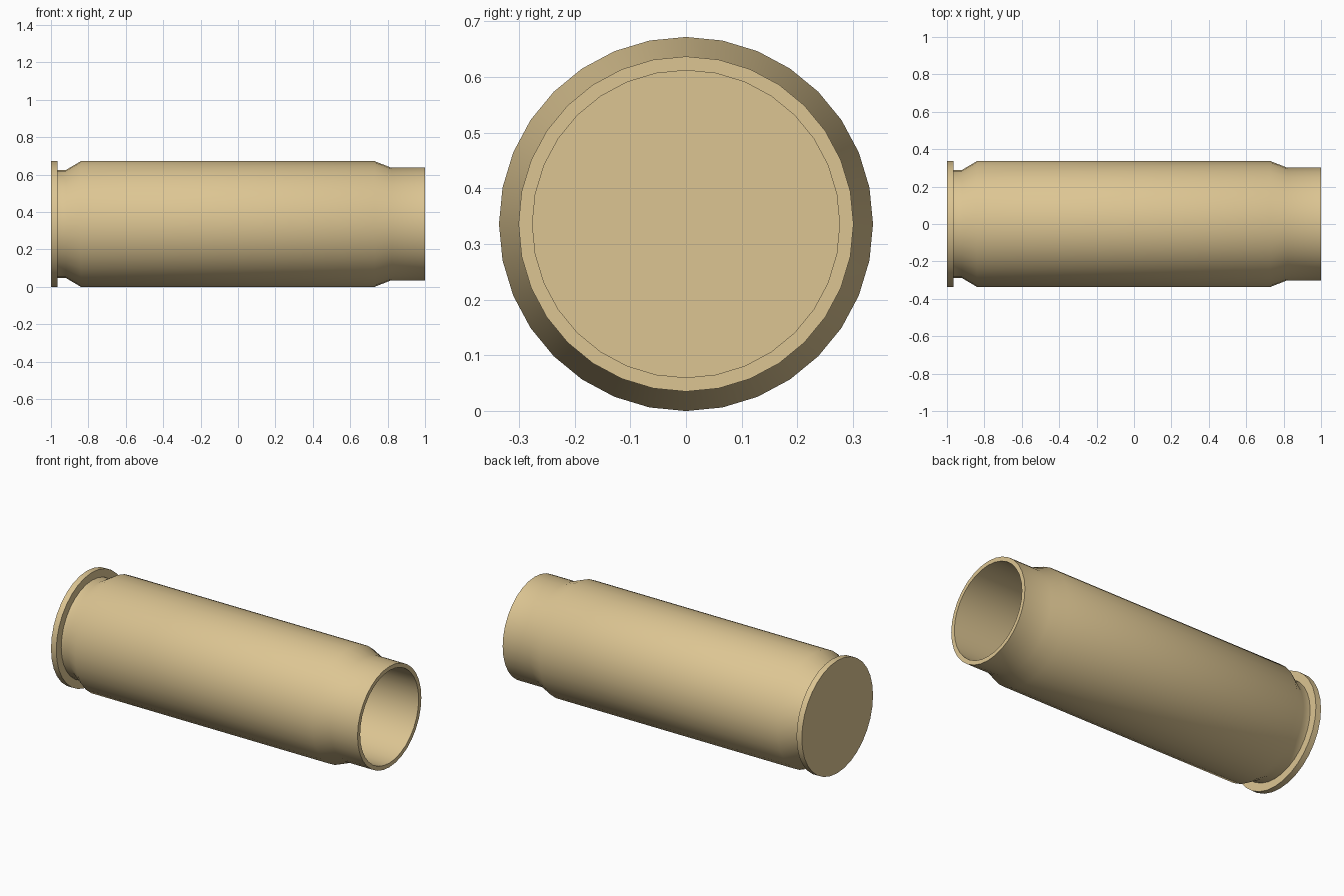
import bpy, bmesh, math

if "Cube" in bpy.data.objects:
    bpy.data.objects.remove(bpy.data.objects["Cube"])

SIDES = 32
R = 0.336

# Half-section (x, radius): rim, extraction groove, body, shoulder, neck, hollow bore
profile = [
    (-1.0, R), (-0.965, R), (-0.965, 0.289), (-0.92, 0.289),
    (-0.84, R), (0.73, R), (0.82, 0.301), (1.0, 0.301),
    (1.0, 0.276), (-0.9, 0.276),
]

bm = bmesh.new()
rings = []
for x, r in profile:
    rings.append([
        bm.verts.new((x, r * math.sin(2 * math.pi * i / SIDES),
                      R + r * math.cos(2 * math.pi * i / SIDES)))
        for i in range(SIDES)])

# Walls between successive rings
for a, b in zip(rings, rings[1:]):
    for i in range(SIDES):
        j = (i + 1) % SIDES
        bm.faces.new((a[i], a[j], b[j], b[i]))

# Head face and floor of the bore
bm.faces.new(rings[0])
bm.faces.new(rings[-1])
bmesh.ops.recalc_face_normals(bm, faces=bm.faces)

mesh = bpy.data.meshes.new("cartridge_case")
bm.to_mesh(mesh)
bm.free()
case = bpy.data.objects.new("cartridge_case", mesh)
bpy.context.collection.objects.link(case)

# Brass colour
brass = bpy.data.materials.new("brass")
brass.diffuse_color = (0.72, 0.56, 0.29, 1)
brass.use_nodes = True
brass.node_tree.nodes["Principled BSDF"].inputs["Base Color"].default_value = brass.diffuse_color
mesh.materials.append(brass)

# Smooth barrel with crisp rims
bpy.context.view_layer.objects.active = case
case.select_set(True)
bpy.ops.object.shade_smooth_by_angle(angle=math.radians(35))
